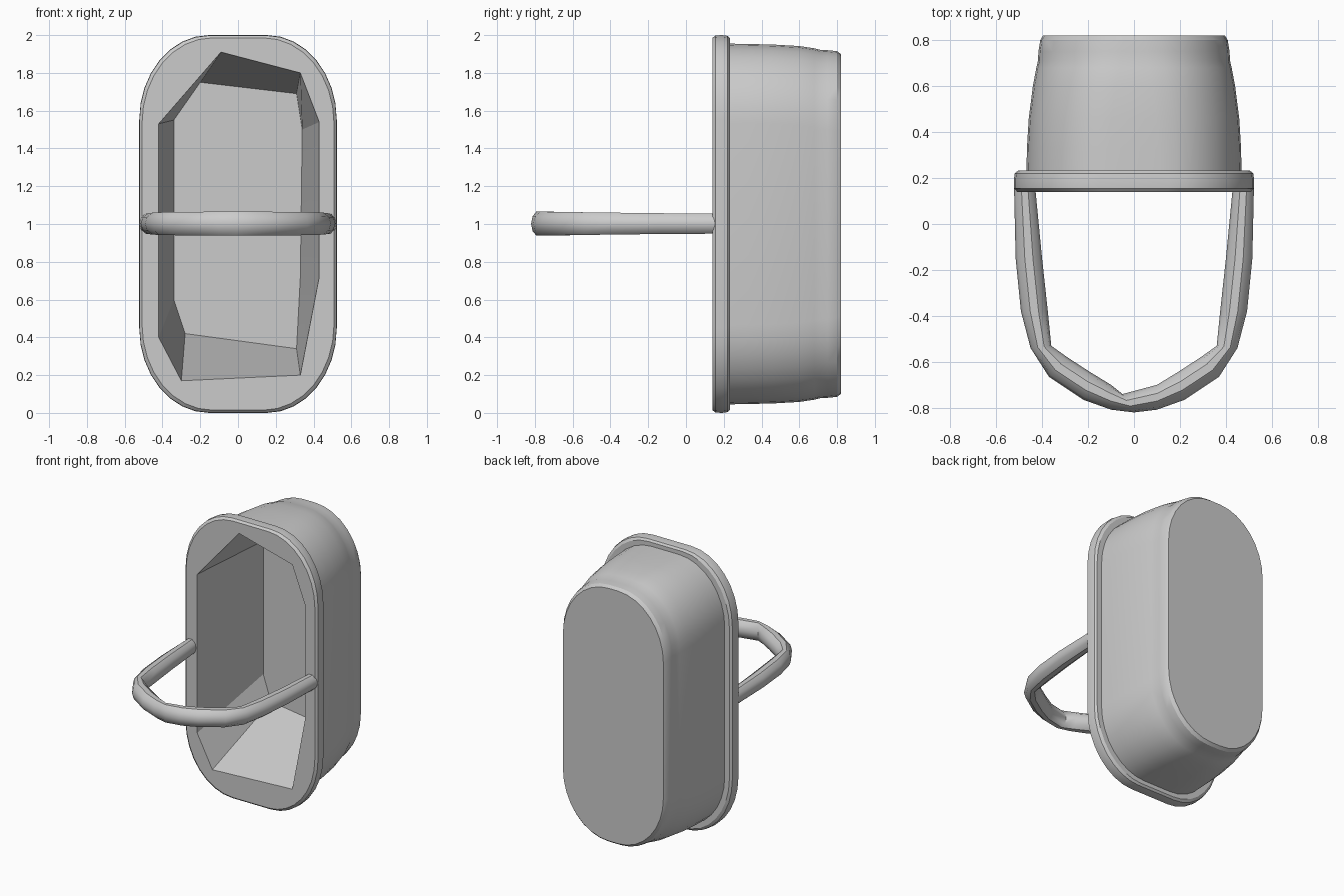
import bpy, bmesh, math

cube = bpy.data.objects.get("Cube")
if cube:
    bpy.data.objects.remove(cube)

grey = bpy.data.materials.new("plain grey")
grey.use_nodes = True
grey.diffuse_color = (0.6, 0.6, 0.6, 1)
grey.node_tree.nodes["Principled BSDF"].inputs["Base Color"].default_value = (0.6, 0.6, 0.6, 1)


def finish(name, bm, angle=30):
    mesh = bpy.data.meshes.new(name)
    bm.to_mesh(mesh)
    bm.free()
    mesh.materials.append(grey)
    obj = bpy.data.objects.new(name, mesh)
    bpy.context.collection.objects.link(obj)
    bpy.ops.object.select_all(action="DESELECT")
    obj.select_set(True)
    bpy.context.view_layer.objects.active = obj
    bpy.ops.object.shade_smooth_by_angle(angle=math.radians(angle))
    return obj


def oval(half_x, half_z, y, rx, rz, steps=9):
    """Upright rounded rectangle with elliptical corners, centred on z = 1."""
    points = []
    for quarter, (sx, sz) in enumerate([(1, 1), (-1, 1), (-1, -1), (1, -1)]):
        for i in range(steps):
            a = math.pi / 2 * (quarter + i / (steps - 1))
            points.append((sx * (half_x - rx) + rx * math.cos(a), y,
                           1 + sz * (half_z - rz) + rz * math.sin(a)))
    return points


def loft(bm, rings):
    """Skin a list of equal closed rings and return their vertices."""
    loops = [[bm.verts.new(p) for p in ring] for ring in rings]
    for a, b in zip(loops, loops[1:]):
        for i in range(len(a)):
            j = (i + 1) % len(a)
            bm.faces.new((a[i], a[j], b[j], b[i]))
    return loops


# Uneven mouth of the basket and the smaller floor behind it (x, z)
mouth = [(-.09, 1.91), (.33, 1.8), (.43, 1.54), (.43, .72),
         (.33, .2), (-.3, .17), (-.42, .4), (-.42, 1.53)]
floor = [(-.2, 1.75), (.31, 1.69), (.34, 1.5), (.33, .72),
         (.31, .34), (-.28, .42), (-.34, .6), (-.34, 1.55)]
FRONT, INNER = 0.14, 0.77

# Rim: rounded band with a flat front pierced by the mouth
bm = bmesh.new()
band = [(.508, .985, FRONT), (.522, .998, .155), (.523, 1.0, .19),
        (.519, .996, .22), (.505, .983, .232), (.46, .94, .232)]
loops = loft(bm, [oval(x, z, y, .37, .45) for x, z, y in band])
hole = [bm.verts.new((x, FRONT, z)) for x, z in mouth]
edges = [bm.edges.new((hole[i - 1], hole[i])) for i in range(len(hole))]
edges += [bm.edges.get((loops[0][i - 1], loops[0][i])) for i in range(len(loops[0]))]
bmesh.ops.triangle_fill(bm, edges=edges, use_beauty=True, normal=(0, -1, 0))
bmesh.ops.recalc_face_normals(bm, faces=bm.faces)
finish("basket_rim", bm)

# Body: tapering outer wall closed by a flat base
bm = bmesh.new()
wall = [(.468, .955, .22), (.466, .953, .33), (.458, .95, .46), (.44, .942, .6),
        (.425, .93, .68), (.418, .922, .71), (.416, .92, .75), (.408, .915, .8),
        (.396, .9, .82)]
loops = loft(bm, [oval(x, z, y, .36, .42) for x, z, y in wall])
bm.faces.new(loops[-1])
bmesh.ops.recalc_face_normals(bm, faces=bm.faces)
finish("basket_body", bm)

# Lining: faceted inner wall and floor, facing the opening
bm = bmesh.new()
loops = loft(bm, [[(x, FRONT, z) for x, z in mouth], [(x, INNER, z) for x, z in floor]])
base = bm.faces.new(loops[-1])
bmesh.ops.recalc_face_normals(bm, faces=bm.faces)
base.normal_update()
if base.normal.y > 0:
    bmesh.ops.reverse_faces(bm, faces=bm.faces)
finish("basket_lining", bm, 10)

# Handle: each station pairs an outer and an inner point (x, y)
side = [((-.522, .16), (-.43, .16)), ((-.515, -.15), (-.4, -.15)),
        ((-.492, -.38), (-.375, -.38)), ((-.45, -.54), (-.36, -.53)),
        ((-.37, -.665), (-.29, -.58)), ((-.22, -.765), (-.19, -.645)),
        ((-.1, -.808), (-.1, -.7))]
mirrored = [((-ox, oy), (-ix, iy)) for (ox, oy), (ix, iy) in reversed(side)]
stations = side + [((0, -.82), (-.05, -.74))] + mirrored
rings = []
for (ox, oy), (ix, iy) in stations:
    height = 0.056 - 0.013 * min(oy, 0)
    ring = []
    for k in range(10):
        a = 2 * math.pi * k / 10
        t = 0.5 + 0.5 * math.cos(a)
        ring.append((ix + (ox - ix) * t, iy + (oy - iy) * t,
                     1.002 + height * math.sin(a)))
    rings.append(ring)
bm = bmesh.new()
loops = loft(bm, rings)
bm.faces.new(loops[0])
bm.faces.new(loops[-1])
bmesh.ops.recalc_face_normals(bm, faces=bm.faces)
finish("basket_handle", bm, 35)
